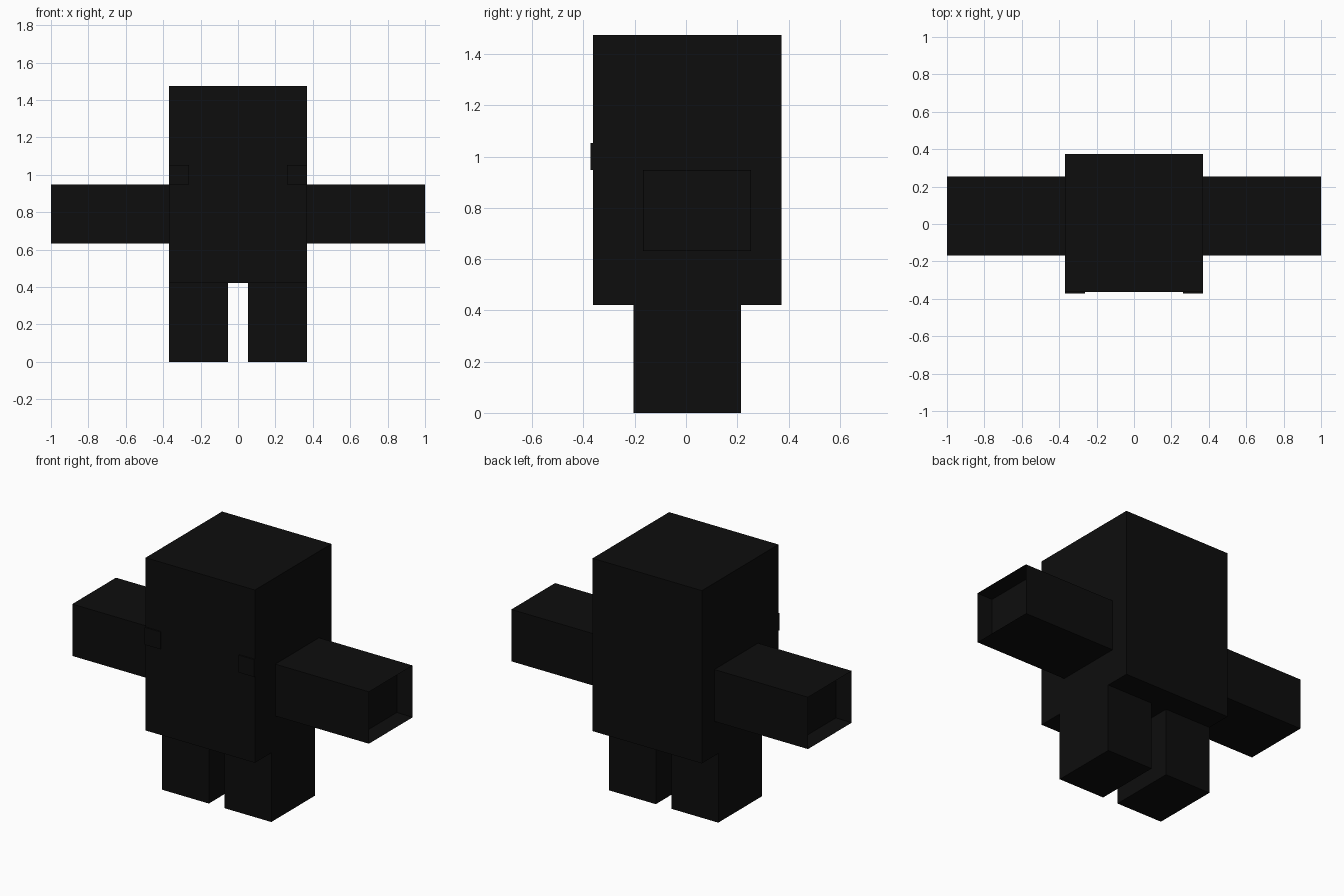
import bpy
import bmesh
from mathutils import Vector

cube = bpy.data.objects.get("Cube")
if cube:
    bpy.data.objects.remove(cube, do_unlink=True)

U = 2 / 19          # one block unit: the figure is 19 units across the arms
SHIFT = 0.005       # body sits slightly back so the eye plates stay in bounds


def make_material(name, value):
    mat = bpy.data.materials.new(name)
    mat.use_nodes = True
    colour = (value, value, value, 1)
    mat.diffuse_color = colour
    mat.node_tree.nodes["Principled BSDF"].inputs["Base Color"].default_value = colour
    return mat


black = make_material("soft_black", 0.004)


def box(name, low, high, recess=0):
    """Box between two corners; recess hollows the outward x end."""
    low, high = Vector(low), Vector(high)
    bm = bmesh.new()
    bmesh.ops.create_cube(bm, size=1)
    bmesh.ops.scale(bm, vec=high - low, verts=bm.verts)
    bmesh.ops.translate(bm, vec=(low + high) / 2, verts=bm.verts)
    if recess:
        side = 1 if low.x + high.x > 0 else -1
        end = max(bm.faces, key=lambda f: side * f.calc_center_median().x)
        bmesh.ops.inset_region(bm, faces=[end], thickness=0.003)
        bmesh.ops.translate(bm, vec=(-side * recess, 0, 0), verts=end.verts)
    mesh = bpy.data.meshes.new(name)
    bm.to_mesh(mesh)
    bm.free()
    mesh.materials.append(black)
    obj = bpy.data.objects.new(name, mesh)
    bpy.context.collection.objects.link(obj)
    return obj


def side_box(name, inner, outer, y, z, recess=0):
    """Matching boxes on the left (+x) and right (-x)."""
    for label, side in (("left", 1), ("right", -1)):
        x = sorted((side * inner, side * outer))
        box(f"{label}_{name}", (x[0], y[0], z[0]), (x[1], y[1], z[1]), recess)


# Head and torso in one block
half = 3.5 * U
front = SHIFT - half
box("body", (-half, front, 4 * U), (half, SHIFT + half, 14 * U))

# Legs, and arms with open sleeve ends
side_box("leg", U / 2, half, (SHIFT - 2 * U, SHIFT + 2 * U), (0, 4 * U))
side_box("arm", half, 9.5 * U, (0.043 - 2 * U, 0.043 + 2 * U), (6 * U, 9 * U), U)

# Eye plates at the outer edges of the face
side_box("eye", 2.5 * U, half, (front - 0.009, front), (9 * U, 10 * U))
